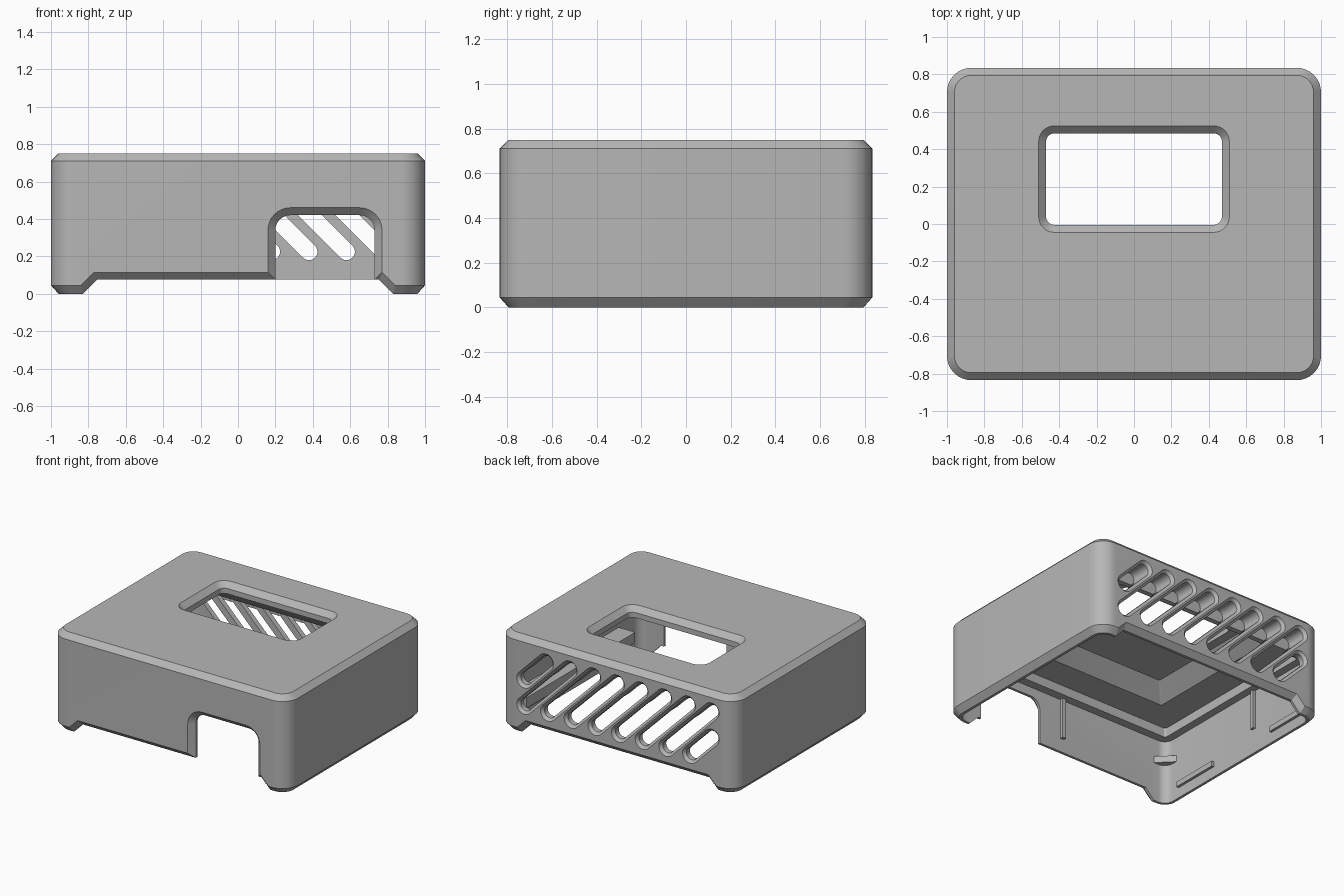
import bpy, bmesh, math

cube = bpy.data.objects.get("Cube")
if cube:
    bpy.data.objects.remove(cube, do_unlink=True)

grey = bpy.data.materials.new("plain_grey")
grey.use_nodes = True
COLOUR = (0.47, 0.47, 0.47, 1)
grey.diffuse_color = COLOUR
grey.node_tree.nodes["Principled BSDF"].inputs["Base Color"].default_value = COLOUR

HX, HY, TOP = 1.0, 0.835, 0.75   # outer half sizes and height
CH = 0.04                        # chamfer
IX, IY = 0.94, 0.775             # inner half sizes


def rounded(hx, hy, r, cx=0, cy=0, n=8):
    """Rounded rectangle outline."""
    pts = []
    for k, (sx, sy) in enumerate([(1, 1), (-1, 1), (-1, -1), (1, -1)]):
        for i in range(n + 1):
            a = math.pi / 2 * (k + i / n)
            pts.append((cx + sx * (hx - r) + r * math.cos(a),
                        cy + sy * (hy - r) + r * math.sin(a)))
    return pts


def capsule(a, b, r, n=12):
    """Outline of a round-ended slot from a to b."""
    base = math.atan2(b[1] - a[1], b[0] - a[0])
    pts = []
    for end, start in ((b, base - math.pi / 2), (a, base + math.pi / 2)):
        for i in range(n + 1):
            t = start + math.pi * i / n
            pts.append((end[0] + r * math.cos(t), end[1] + r * math.sin(t)))
    return pts


def loft(name, rings, axis="z"):
    """Closed solid through (outline, level) rings along z or y."""
    bm = bmesh.new()
    loops = []
    for pts, lv in rings:
        loops.append([bm.verts.new((u, v, lv) if axis == "z" else (u, lv, v))
                      for u, v in pts])
    for p, q in zip(loops, loops[1:]):
        for i in range(len(p)):
            j = (i + 1) % len(p)
            bm.faces.new((p[i], p[j], q[j], q[i]))
    bm.faces.new(loops[0])
    bm.faces.new(loops[-1])
    bmesh.ops.recalc_face_normals(bm, faces=bm.faces)
    mesh = bpy.data.meshes.new(name)
    bm.to_mesh(mesh)
    bm.free()
    mesh.materials.append(grey)
    obj = bpy.data.objects.new(name, mesh)
    bpy.context.scene.collection.objects.link(obj)
    return obj


def cut(target, cutter):
    mod = target.modifiers.new("cut", "BOOLEAN")
    mod.operation, mod.solver, mod.object = "DIFFERENCE", "EXACT", cutter
    bpy.context.view_layer.objects.active = target
    bpy.ops.object.modifier_apply(modifier=mod.name)
    bpy.data.objects.remove(cutter, do_unlink=True)


def box(name, x0, x1, y0, y1, z0, z1):
    r = [(x0, y0), (x1, y0), (x1, y1), (x0, y1)]
    return loft(name, [(r, z0), (r, z1)])


# Shell with chamfered top and bottom edges
def outline(inset):
    return rounded(HX - inset, HY - inset, 0.13 - inset)


shell = loft("case_shell", [(outline(CH), 0), (outline(0), CH + 0.005),
                            (outline(0), TOP - CH), (outline(CH), TOP)])

# Stepped cavity, open at the bottom
PY = 0.07
cut(shell, loft("cavity", [
    (rounded(IX, IY, 0.07), -0.1), (rounded(IX, IY, 0.07), 0.49),
    (rounded(0.88, 0.71, 0.02), 0.49), (rounded(0.88, 0.71, 0.02), 0.56),
    (rounded(0.65, 0.55, 0.01, 0, PY), 0.56),
    (rounded(0.54, 0.44, 0.01, 0, PY), 0.67)]))

# Window in the top with a bevelled rim
def window(grow):
    return rounded(0.47 + grow, 0.245 + grow, 0.045 + grow, 0, 0.24)


cut(shell, loft("window", [(window(0), 0.6), (window(0), TOP - CH),
                           (window(0.06), TOP + 0.02)]))

# Raised lower edges, front and back
def notch(d):
    return [(s * (x + 0.4 * d), z + d) for s, x, z in
            ((-1, 0.93, -0.1), (-1, 0.755, 0.075), (1, 0.755, 0.075), (1, 0.93, -0.1))]


FACE, OUT = HY - CH, HY + 0.03
cut(shell, loft("notch", [(notch(0.07), -OUT), (notch(0), -FACE),
                          (notch(0), FACE), (notch(0.07), OUT)], "y"))

# Arched connector opening in the front
def arch(d):
    return rounded(0.265 + d, 0.46 + d, 0.08 + d, 0.465, -0.04)


cut(shell, loft("opening", [(arch(0.07), -OUT), (arch(0), -FACE), (arch(0), -0.6)], "y"))

# Slanted vents in the back
LOW, HIGH, RUN = 0.225, 0.605, 0.38
vents = [((0.78 - 0.2 * i, LOW), (0.78 - 0.2 * i - RUN, HIGH)) for i in range(7)]
vents.append(((0.78, HIGH - 0.18), (0.6, HIGH)))
vents.append(((-0.62, LOW), (-0.8, LOW + 0.18)))
for a, b in vents:
    cut(shell, loft("vent", [(capsule(a, b, 0.045), 0.66), (capsule(a, b, 0.045), HY - 0.02),
                             (capsule(a, b, 0.095), HY + 0.03)], "y"))

bpy.ops.object.select_all(action="DESELECT")
shell.select_set(True)
bpy.context.view_layer.objects.active = shell
bpy.ops.object.shade_smooth_by_angle(angle=math.radians(25))

# Board rail along one side wall
box("board_rail", 0.8, IX + 0.01, -0.53, IY + 0.005, 0.18, 0.26)

# Corner shelf
c = [(-IX - 0.01, -IY - 0.01), (-IX + 0.12, -IY - 0.01), (-IX - 0.01, -IY + 0.12)]
loft("corner_shelf", [(c, 0.3), (c, 0.35)])

# Locating pins on the walls and snap ridges near the bottom
box("front_pin", -0.015, 0.015, -IY - 0.01, -IY + 0.025, 0.18, 0.5)
for side, s in (("left", 1), ("right", -1)):
    near, far = s * (IX + 0.01), s * (IX - 0.02)
    x0, x1 = min(near, far), max(near, far)
    box(side + "_pin", x0, x1, 0.155, 0.185, 0.19, 0.5)
    for i, y in enumerate((-0.45, 0.55)):
        box(f"{side}_snap_ridge_{i + 1}", x0, x1, y - 0.19, y + 0.19, 0.08, 0.12)
